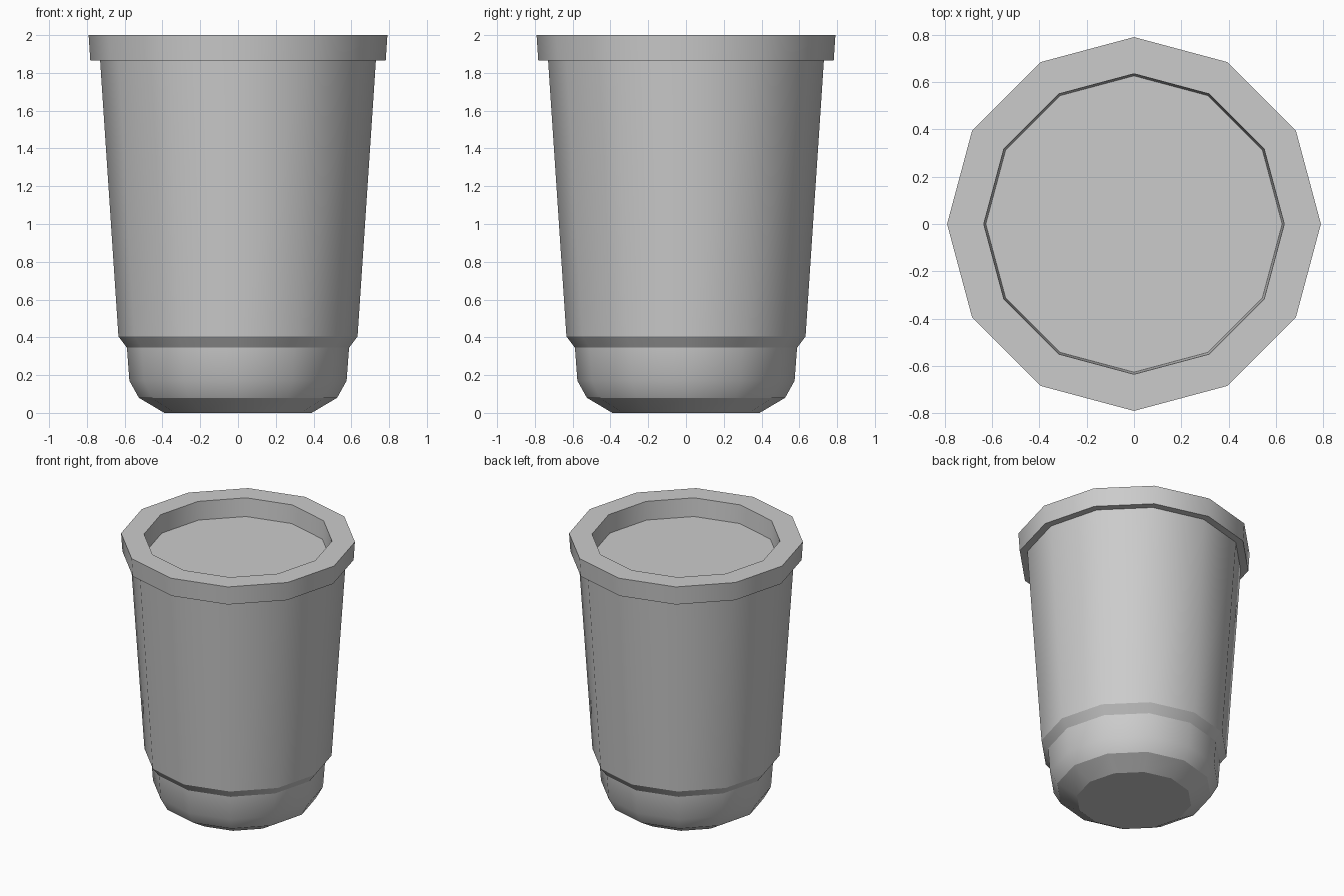
import bpy, bmesh
from math import cos, sin, pi, radians

if "Cube" in bpy.data.objects:
    bpy.data.objects.remove(bpy.data.objects["Cube"])

SIDES = 12


def lathe(name, profile):
    """Revolve (radius, z) points about z and cap both ends."""
    bm = bmesh.new()
    rings = [[bm.verts.new((r * cos(2 * pi * i / SIDES), r * sin(2 * pi * i / SIDES), z))
              for i in range(SIDES)] for r, z in profile]
    for a, b in zip(rings, rings[1:]):
        for i in range(SIDES):
            j = (i + 1) % SIDES
            bm.faces.new((a[i], a[j], b[j], b[i]))
    bm.faces.new(rings[0][::-1])
    bm.faces.new(rings[-1])
    bmesh.ops.recalc_face_normals(bm, faces=bm.faces[:])
    mesh = bpy.data.meshes.new(name)
    bm.to_mesh(mesh)
    bm.free()
    obj = bpy.data.objects.new(name, mesh)
    bpy.context.collection.objects.link(obj)
    bpy.context.view_layer.objects.active = obj
    obj.select_set(True)
    bpy.ops.object.shade_smooth_by_angle(angle=radians(30))
    return obj


# Cup: base, stepped foot, tapered wall, overhanging rim, recessed top surface
lathe("cup", [
    (0.39, 0.0), (0.525, 0.08), (0.575, 0.17), (0.588, 0.345),
    (0.633, 0.405), (0.73, 1.865),
    (0.782, 1.865), (0.791, 2.0),
    (0.636, 2.0), (0.627, 1.865),
])
